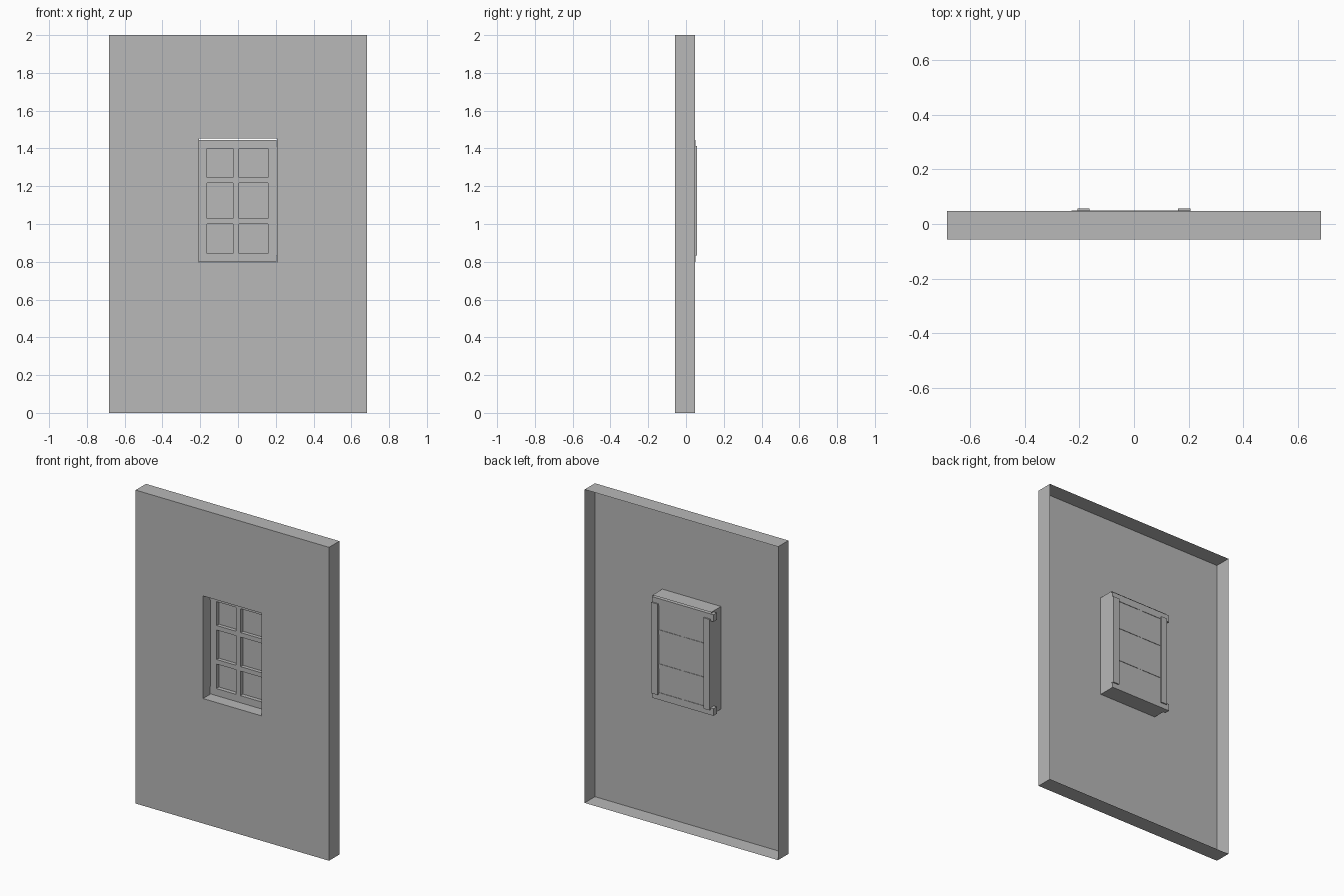
import bpy
import bmesh

cube = bpy.data.objects.get("Cube")
if cube:
    bpy.data.objects.remove(cube, do_unlink=True)

grey = bpy.data.materials.new("plain_grey")
grey.use_nodes = True
grey.diffuse_color = (0.48, 0.48, 0.48, 1)
grey.node_tree.nodes["Principled BSDF"].inputs["Base Color"].default_value = (0.48, 0.48, 0.48, 1)


def finish(name, bm):
    mesh = bpy.data.meshes.new(name)
    bm.to_mesh(mesh)
    bm.free()
    mesh.materials.append(grey)
    obj = bpy.data.objects.new(name, mesh)
    bpy.context.collection.objects.link(obj)
    return obj


def box(name, x, y, z):
    """Box spanning the given (low, high) ranges."""
    bm = bmesh.new()
    bmesh.ops.create_cube(bm, size=1)
    for v in bm.verts:
        for axis, (low, high) in enumerate((x, y, z)):
            v.co[axis] = high if v.co[axis] > 0 else low
    return finish(name, bm)


FRONT, BACK = -0.057, 0.047
WALL = (-0.683, 0.683, 0, 2)
HOLE = (-0.207, 0.207, 0.797, 1.452)

# Wall: open-backed shell whose window opening has a reveal running backwards
bm = bmesh.new()
rings = []
for (x0, x1, z0, z1), y in ((WALL, BACK), (WALL, FRONT), (HOLE, FRONT), (HOLE, 0.042)):
    corners = ((x0, z0), (x1, z0), (x1, z1), (x0, z1))
    rings.append([bm.verts.new((x, y, z)) for x, z in corners])
for a, b in zip(rings, rings[1:]):
    for i in range(4):
        j = (i + 1) % 4
        bm.faces.new((a[i], a[j], b[j], b[i]))
finish("wall", bm)

# Window frame: rails run past the right-hand stile behind the wall
box("top_rail", (-0.228, 0.205), (0.015, 0.049), (1.4, 1.445))
box("bottom_rail", (-0.228, 0.205), (0.015, 0.049), (0.8, 0.845))
box("right_stile", (-0.206, -0.163), (0.015, 0.057), (0.832, 1.412))
box("left_stile", (0.16, 0.206), (0.015, 0.057), (0.832, 1.412))

# Glazing bars and the pane behind them
box("upper_bar", (-0.165, 0.165), (0.018, 0.049), (1.217, 1.246))
box("lower_bar", (-0.165, 0.165), (0.018, 0.049), (1.0, 1.029))
box("centre_bar", (-0.026, 0.006), (0.015, 0.048), (0.84, 1.405))
box("pane", (-0.17, 0.17), (0.041, 0.046), (0.835, 1.41))
